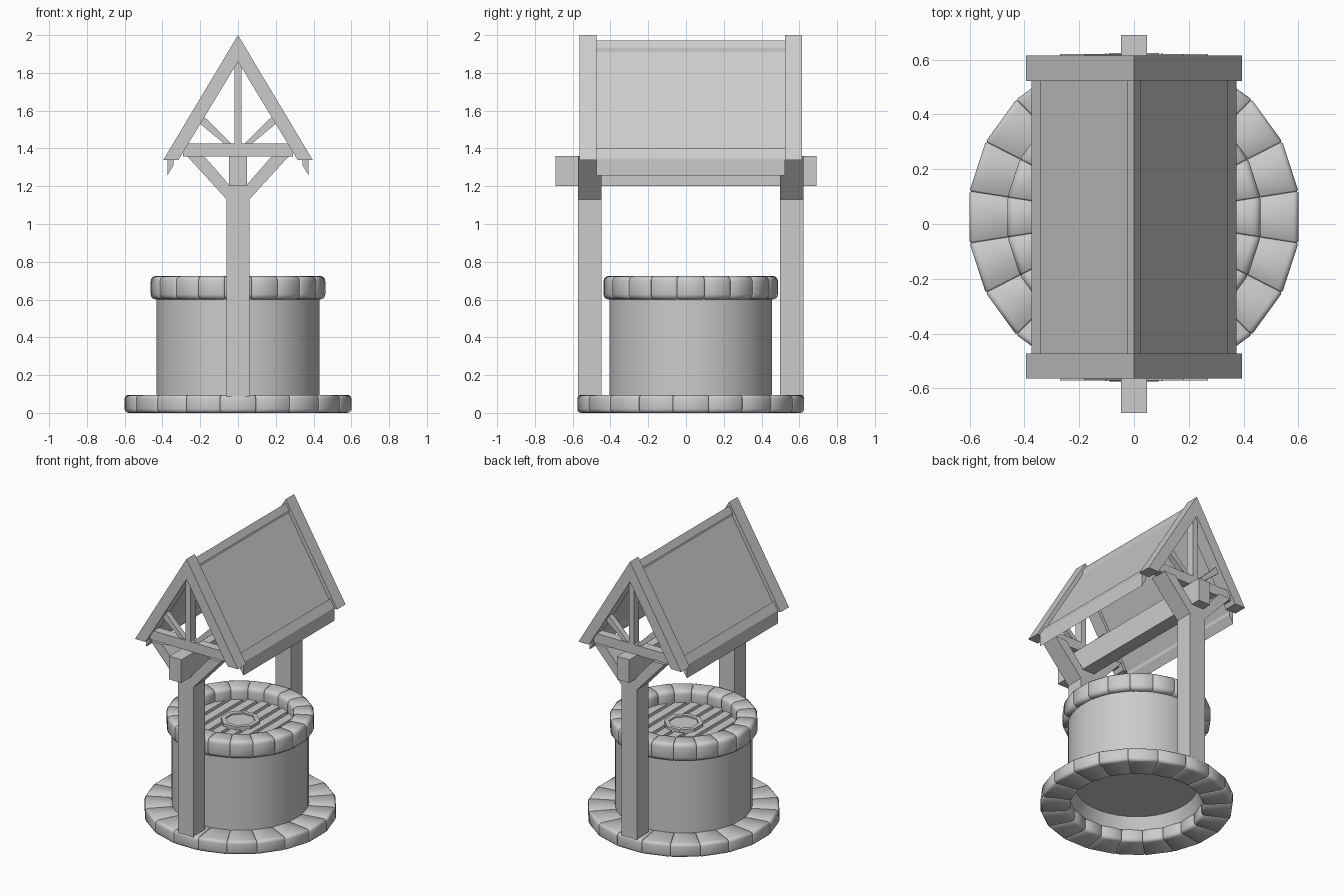
import bpy
import bmesh
from math import sin, cos, pi, radians, sqrt

cube = bpy.data.objects.get("Cube")
if cube:
    bpy.data.objects.remove(cube, do_unlink=True)

MID = 0.025  # y centre of the well, posts and roof

grey = bpy.data.materials.new("plain_grey")
grey.use_nodes = True
grey.diffuse_color = (0.6, 0.6, 0.6, 1)
grey.node_tree.nodes["Principled BSDF"].inputs["Base Color"].default_value = (0.6, 0.6, 0.6, 1)


def finish(name, bm, smooth=None):
    bmesh.ops.recalc_face_normals(bm, faces=bm.faces)
    mesh = bpy.data.meshes.new(name)
    bm.to_mesh(mesh)
    bm.free()
    mesh.materials.append(grey)
    ob = bpy.data.objects.new(name, mesh)
    bpy.context.collection.objects.link(ob)
    if smooth:
        bpy.ops.object.select_all(action='DESELECT')
        ob.select_set(True)
        bpy.context.view_layer.objects.active = ob
        bpy.ops.object.shade_smooth_by_angle(angle=radians(smooth))
    return ob


def extrude_y(bm, outline, y0, y1):
    """Extrude an x-z outline between two y values."""
    front = [bm.verts.new((x, y0, z)) for x, z in outline]
    back = [bm.verts.new((x, y1, z)) for x, z in outline]
    bm.faces.new(front)
    bm.faces.new(back[::-1])
    n = len(outline)
    for i in range(n):
        j = (i + 1) % n
        bm.faces.new((front[i], back[i], back[j], front[j]))


def prism(name, outlines, y0, y1):
    bm = bmesh.new()
    for outline in outlines:
        extrude_y(bm, outline, y0, y1)
    return finish(name, bm)


def rect(x0, x1, z0, z1):
    return [(x0, z0), (x1, z0), (x1, z1), (x0, z1)]


def flip(outline):
    return [(-x, z) for x, z in outline][::-1]


def both(outline):
    return [outline, flip(outline)]


def lathe(name, profile, sides, smooth=None):
    bm = bmesh.new()
    rings = []
    for r, z in profile:
        count = sides if r else 1
        rings.append([bm.verts.new((r * cos(2 * pi * (i + .5) / sides),
                                    MID + r * sin(2 * pi * (i + .5) / sides), z))
                      for i in range(count)])
    for a, b in zip(rings, rings[1:]):
        for i in range(sides):
            j = (i + 1) % sides
            if len(a) == 1:
                bm.faces.new((a[0], b[i], b[j]))
            elif len(b) == 1:
                bm.faces.new((a[i], a[j], b[0]))
            else:
                bm.faces.new((a[i], a[j], b[j], b[i]))
    return finish(name, bm, smooth)


def stone_ring(name, inner, outer, z0, z1, bevel, count=20):
    """Ring of wedge stones with rounded rims and tight joints."""
    bm = bmesh.new()
    rims = []
    for k in range(count):
        ends = []
        for a in (2 * pi * (k - .5) / count, 2 * pi * (k + .5) / count):
            ends.append([bm.verts.new((r * cos(a), MID + r * sin(a), z))
                         for r, z in rect(inner, outer, z0, z1)])
        a, b = ends
        bm.faces.new(a)
        bm.faces.new(b[::-1])
        for i in range(4):
            j = (i + 1) % 4
            face = bm.faces.new((a[i], b[i], b[j], a[j]))
            rims.append(bm.edges.get((a[i], b[i])))
    bmesh.ops.bevel(bm, geom=rims, offset=bevel, segments=3, profile=.5, affect='EDGES')
    bmesh.ops.recalc_face_normals(bm, faces=bm.faces)
    # a narrow chamfer softens every joint
    joints = [e for e in bm.edges if len(e.link_faces) == 2
              and e.calc_face_angle(0) > radians(70)]
    bmesh.ops.bevel(bm, geom=joints, offset=.006, segments=1, affect='EDGES')
    return finish(name, bm, 50)


# Well
stone_ring("base_stones", .42, .608, 0, .095, .02)
stone_ring("rim_stones", .335, .468, .6, .725, .028)
lathe("well_wall", [(0, .16), (.385, .16), (.42, .08), (.432, .08), (.432, .615), (0, .615)], 40, 40)

# Slatted cover inside the rim, with an octagonal hatch
bm = bmesh.new()
pitch = .083
for i in range(8):
    x = (i - 3.5) * pitch
    half = sqrt(.36 ** 2 - x * x)
    extrude_y(bm, rect(x - .029, x + .029, .61, .645), MID - half, MID + half)
finish("cover_slats", bm)
lathe("cover_hatch", [(0, .655), (.095, .655), (.095, .665), (.125, .665), (.125, .61), (0, .61)], 8)

# Forked posts and the long beam resting in them
post = rect(-.06, .06, .08, 1.2)
brace = [(.06, 1.13), (.27, 1.36), (.18, 1.36), (.04, 1.2), (0, 1.2), (0, 1.13)]
for name, s in (("front", -1), ("back", 1)):
    y0, y1 = sorted((MID + s * .472, MID + s * .596))
    prism(name + "_post", [post], y0, y1)
    prism(name + "_post_braces", both(brace), y0, y1)
prism("cross_beam", [rect(-.047, .047, 1.2, 1.36)], -.69, .69)

# Gable boards and trusses
gable = [(0, 2), (-.395, 1.34), (-.315, 1.34), (0, 1.86), (.315, 1.34), (.395, 1.34)]
strut = [(.02, 1.41), (.055, 1.41), (.212, 1.54), (.186, 1.575)]
for name, s in (("front", -1), ("back", 1)):
    y0, y1 = sorted((MID + s * .498, MID + s * .59))
    prism(name + "_gable", [gable], y0, y1)
    y0, y1 = sorted((MID + s * .515, MID + s * .575))
    prism(name + "_tie", [rect(-.29, .29, 1.358, 1.425)], y0, y1)
    prism(name + "_king_post", [rect(-.019, .019, 1.42, 1.87)], y0, y1)
    prism(name + "_struts", both(strut), y0 + .01, y1 - .01)


def slab(x0, x1, top, thick):
    """Strip lying along the roof pitch, top being its height at x = 0."""
    slope = .66 / .395
    return [(x0, top - slope * x0), (x1, top - slope * x1),
            (x1, top - thick - slope * x1), (x0, top - thick - slope * x0)]


# Roof panels with rails along the ridge and eaves
R0, R1 = MID - .5, MID + .5
prism("roof_panels", both(slab(.008, .36, 1.95, .045)), R0, R1)
prism("ridge_rails", both(slab(0, .024, 1.972, .09)), R0, R1)
prism("eave_rails", both(slab(.342, .374, 1.972, .09)), R0, R1)
